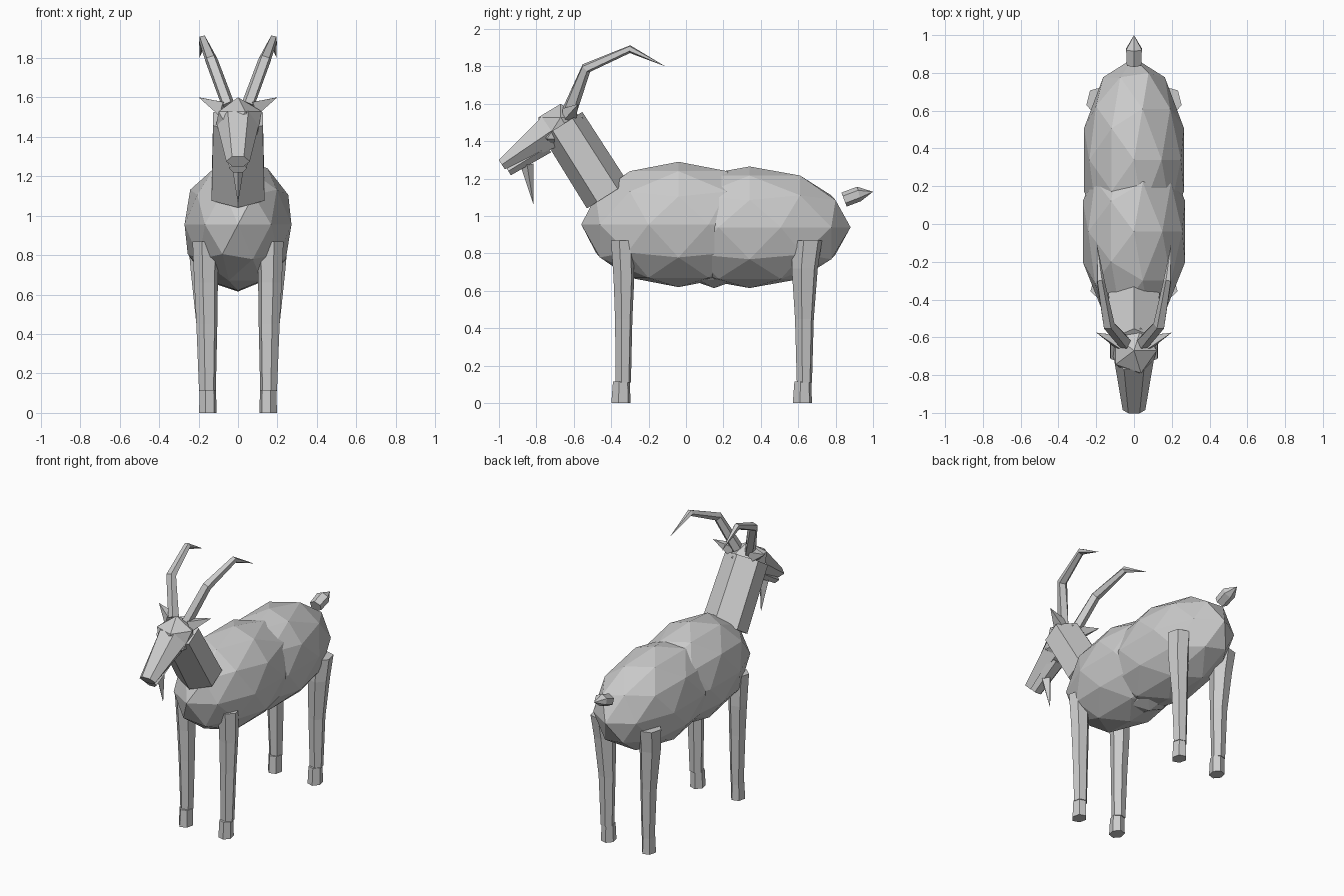
import bpy, bmesh, math
from mathutils import Vector, Matrix

cube = bpy.data.objects.get("Cube")
if cube:
    bpy.data.objects.remove(cube, do_unlink=True)

GREY = (0.6, 0.6, 0.6, 1.0)
coat = bpy.data.materials.new("plain_grey")
coat.use_nodes = True
coat.diffuse_color = GREY
coat.node_tree.nodes["Principled BSDF"].inputs["Base Color"].default_value = GREY


def finish(name, bm):
    bmesh.ops.recalc_face_normals(bm, faces=bm.faces)
    mesh = bpy.data.meshes.new(name)
    bm.to_mesh(mesh)
    bm.free()
    mesh.materials.append(coat)
    obj = bpy.data.objects.new(name, mesh)
    bpy.context.collection.objects.link(obj)
    return obj


def faceted_ball(name, centre, radii, detail):
    bm = bmesh.new()
    matrix = Matrix.Translation(centre) @ Matrix.Diagonal((*radii, 1))
    bmesh.ops.create_icosphere(bm, subdivisions=detail, radius=1, matrix=matrix)
    return finish(name, bm)


def tube(name, stations, sides=6, turn=0.0, direction=None):
    """Faceted tube: stations are (point, half width, half depth)."""
    bm = bmesh.new()
    points = [Vector(s[0]) for s in stations]
    rings = []
    for i, (_, wide, deep) in enumerate(stations):
        p = points[i]
        if wide == 0:
            rings.append([bm.verts.new(p)])
            continue
        # Bend each ring halfway between its two neighbouring segments
        before = p - points[max(i - 1, 0)]
        after = points[min(i + 1, len(points) - 1)] - p
        along = Vector(direction) if direction else before.normalized() + after.normalized()
        along.normalize()
        across = Vector((1, 0, 0))
        across = (across - along * across.dot(along)).normalized()
        up = along.cross(across)
        ring = []
        for k in range(sides):
            a = turn + math.tau * k / sides
            ring.append(bm.verts.new(p + across * wide * math.cos(a) + up * deep * math.sin(a)))
        rings.append(ring)
    for low, high in zip(rings, rings[1:]):
        for k in range(sides):
            n = (k + 1) % sides
            if len(high) == 1:
                bm.faces.new((low[k], low[n], high[0]))
            else:
                bm.faces.new((low[k], low[n], high[n], high[k]))
    for end in (rings[0], rings[-1]):
        if len(end) > 1:
            bm.faces.new(end)
    return finish(name, bm)


def pair(name, stations, **options):
    """Left part and its mirror image."""
    left = tube("left_" + name, stations, **options)
    mesh = left.data.copy()
    mesh.transform(Matrix.Scale(-1, 4, (1, 0, 0)))
    mesh.flip_normals()
    right = bpy.data.objects.new("right_" + name, mesh)
    bpy.context.collection.objects.link(right)


# Body
faceted_ball("chest", (0, -0.04, 0.955), (0.285, 0.52, 0.335), 2)
faceted_ball("hindquarters", (0, 0.34, 0.94), (0.278, 0.54, 0.325), 2)
faceted_ball("belly", (0, 0.15, 0.93), (0.2, 0.27, 0.315), 2)

# Neck and head
SIDE = math.pi / 6
tube("neck", [((0, -0.66, 1.49), 0.145, 0.125), ((0, -0.42, 1.11), 0.155, 0.13)], turn=SIDE)
faceted_ball("head", (0, -0.67, 1.47), (0.135, 0.14, 0.13), 1)
tube("muzzle", [((0, -0.72, 1.455), 0.105, 0.105), ((0, -0.985, 1.275), 0.06, 0.035)])
tube("jaw", [((0, -0.74, 1.37), 0.06, 0.04), ((0, -0.95, 1.24), 0.045, 0.03)])
tube("beard", [((0, -0.85, 1.275), 0.035, 0.035), ((0, -0.815, 1.06), 0, 0)], sides=4)

# Ears and horns
pair("ear", [((0.075, -0.625, 1.54), 0.05, 0.05), ((0.2, -0.575, 1.6), 0, 0)],
     sides=4, direction=(0.9, 0.3, 0.3))
pair("horn", [((0.05, -0.625, 1.56), 0.034, 0.042), ((0.135, -0.535, 1.79), 0.033, 0.03),
              ((0.178, -0.3, 1.893), 0.022, 0.022), ((0.195, -0.11, 1.8), 0, 0)],
     sides=5, turn=SIDE)

# Legs and hooves
DOWN = (0, 0, -1)
pair("front_leg", [((0.165, -0.34, 0.87), 0.068, 0.063), ((0.162, -0.332, 0.66), 0.062, 0.057),
                   ((0.158, -0.333, 0.45), 0.055, 0.048), ((0.155, -0.335, 0.11), 0.044, 0.042)],
     turn=0.26, direction=DOWN)
pair("rear_leg", [((0.18, 0.65, 0.87), 0.075, 0.08), ((0.172, 0.635, 0.72), 0.07, 0.072),
                  ((0.158, 0.633, 0.45), 0.055, 0.052), ((0.155, 0.633, 0.11), 0.044, 0.042)],
     turn=0.26, direction=DOWN)
for name, y in (("front_hoof", -0.345), ("rear_hoof", 0.625)):
    pair(name, [((0.153, y, 0.115), 0.043, 0.047), ((0.153, y - 0.003, 0), 0.046, 0.053)],
         turn=0.26, direction=DOWN)

# Tail
tube("tail", [((0, 0.845, 1.088), 0.044, 0.04), ((0, 0.925, 1.118), 0.048, 0.04),
              ((0, 1, 1.13), 0, 0)], turn=SIDE)
